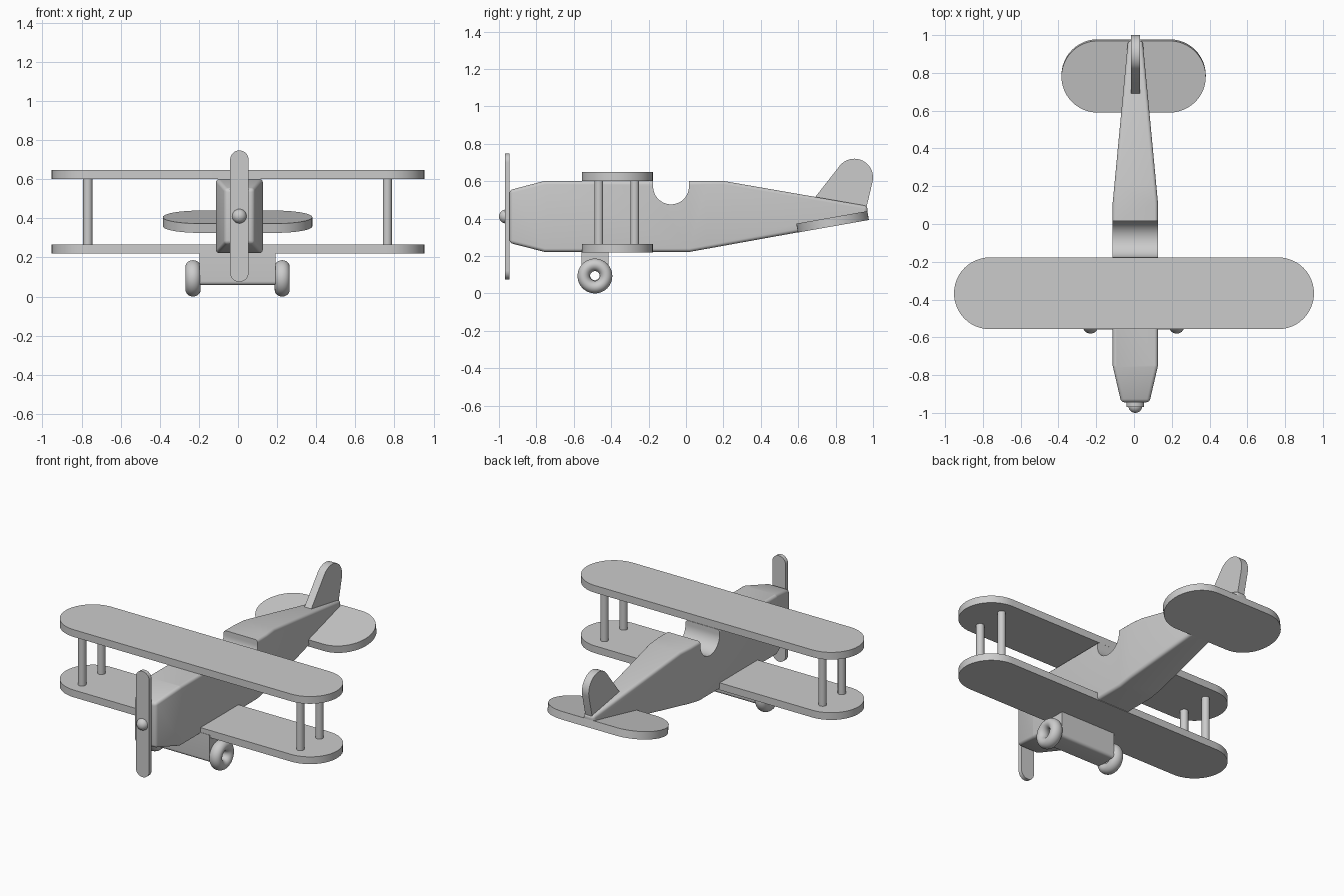
import bpy, bmesh, math
from mathutils import Matrix, Vector

cube = bpy.data.objects.get("Cube")
if cube:
    bpy.data.objects.remove(cube, do_unlink=True)

# Single material
grey = bpy.data.materials.new("plain grey")
grey.use_nodes = True
GREY = (0.6, 0.6, 0.6, 1)
grey.diffuse_color = GREY
for node in grey.node_tree.nodes:
    if node.type == 'BSDF_PRINCIPLED':
        node.inputs["Base Color"].default_value = GREY

BODY_X = 0.007  # the body sits a hair off the wing centre


def finish(name, bm):
    bmesh.ops.recalc_face_normals(bm, faces=bm.faces)
    mesh = bpy.data.meshes.new(name)
    bm.to_mesh(mesh)
    bm.free()
    mesh.materials.append(grey)
    obj = bpy.data.objects.new(name, mesh)
    bpy.context.collection.objects.link(obj)
    return obj


def activate(obj):
    bpy.ops.object.select_all(action='DESELECT')
    obj.select_set(True)
    bpy.context.view_layer.objects.active = obj


def smooth(obj):
    activate(obj)
    bpy.ops.object.shade_smooth_by_angle(angle=math.radians(30))
    return obj


def arc(cx, cy, r, start, end, steps=24):
    angles = [math.radians(start + (end - start) * i / steps) for i in range(steps + 1)]
    return [(cx + r * math.cos(a), cy + r * math.sin(a)) for a in angles]


def stadium(half_length, r):
    straight = half_length - r
    return arc(straight, 0, r, -90, 90) + arc(-straight, 0, r, 90, 270)


def prism(name, points, axis, low, high):
    """Extrude a 2D outline along x (points are y,z), y (x,z) or z (x,y)."""
    place = {'x': lambda p: (low, p[0], p[1]),
             'y': lambda p: (p[0], low, p[1]),
             'z': lambda p: (p[0], p[1], low)}[axis]
    bm = bmesh.new()
    face = bm.faces.new([bm.verts.new(place(p)) for p in points])
    moved = bmesh.ops.extrude_face_region(bm, geom=[face])["geom"]
    shift = Vector([high - low if a == axis else 0 for a in 'xyz'])
    bmesh.ops.translate(bm, vec=shift, verts=[v for v in moved if isinstance(v, bmesh.types.BMVert)])
    return finish(name, bm)


def apply(obj, kind, **settings):
    mod = obj.modifiers.new(kind.lower(), kind)
    for key, value in settings.items():
        setattr(mod, key, value)
    activate(obj)
    bpy.ops.object.modifier_apply(modifier=mod.name)


def boolean(obj, cutter, operation):
    apply(obj, 'BOOLEAN', object=cutter, operation=operation, solver='EXACT')
    bpy.data.objects.remove(cutter, do_unlink=True)


# Fuselage: side profile trimmed by the plan outline, edges rounded
side = [(-0.944, 0.27), (-0.757, 0.222), (0.02, 0.222), (0.967, 0.393),
        (0.972, 0.467), (0.2, 0.601), (-0.757, 0.601), (-0.944, 0.552)]
half_plan = [(0.062, -1.0), (0.12, -0.75), (0.12, 0.11), (0.036, 1.0)]
plan = half_plan + [(-x, y) for x, y in reversed(half_plan)]
fuselage = prism("fuselage", side, 'x', -0.3, 0.3)
boolean(fuselage, prism("plan_cutter", plan, 'z', 0, 1), 'INTERSECT')
apply(fuselage, 'BEVEL', width=0.018, segments=5, limit_method='ANGLE', angle_limit=math.radians(35))

# Cockpit scoop
scoop = [(0.016, 0.8)] + arc(-0.08, 0.572, 0.096, 0, -180, 32) + [(-0.176, 0.8)]
boolean(fuselage, prism("cockpit_cutter", scoop, 'x', -0.3, 0.3), 'DIFFERENCE')
fuselage.location.x = BODY_X
smooth(fuselage)

# Wings
for name, low in (("upper_wing", 0.602), ("lower_wing", 0.219)):
    wing = prism(name, stadium(0.953, 0.19), 'z', low, low + 0.046)
    wing.location.y = -0.367
    smooth(wing)

# Wing struts
for x, side_name in ((0.764, "left"), (-0.768, "right")):
    for y, end_name in ((-0.466, "front"), (-0.274, "rear")):
        strut = prism(f"{side_name}_{end_name}_strut", arc(0, 0, 0.0235, 0, 345, 23), 'z', 0.25, 0.615)
        strut.location = (x, y, 0)
        smooth(strut)

# Tailplane, tilted along the belly
tailplane = prism("tailplane", stadium(0.382, 0.193), 'z', 0, 0.048)
tailplane.location = (-0.002, 0.788, 0.359)
tailplane.rotation_euler.x = math.radians(10)
smooth(tailplane)

# Tail fin
fin_outline = [(0.74, 0.46), (0.955, 0.42), (0.965, 0.46)] + arc(0.9, 0.62, 0.1, -12, 140) + [(0.69, 0.514)]
fin = prism("tail_fin", fin_outline, 'x', -0.024, 0.024)
fin.location.x = BODY_X
smooth(fin)

# Propeller and its hub
blade = prism("propeller", [(z, x) for x, z in stadium(0.336, 0.047)], 'y', -0.968, -0.943)
blade.location = (BODY_X, 0, 0.411)
smooth(blade)
bm = bmesh.new()
bmesh.ops.create_uvsphere(bm, u_segments=32, v_segments=16, radius=0.037)
hub = finish("propeller_hub", bm)
hub.location = (BODY_X, -0.963, 0.411)
smooth(hub)

# Undercarriage block with an axle hole
AXLE_Y, AXLE_Z, HOLE = -0.487, 0.097, 0.026
block_outline = ([(-0.559, 0.235)] + arc(-0.539, 0.078, 0.02, 180, 270, 6)
                 + arc(-0.434, 0.078, 0.02, 270, 360, 6) + [(-0.414, 0.235)])
block = prism("undercarriage_block", block_outline, 'x', -0.196, 0.192)
boolean(block, prism("axle_cutter", arc(AXLE_Y, AXLE_Z, HOLE, 0, 350, 35), 'x', -0.5, 0.5), 'DIFFERENCE')
smooth(block)

# Wheels: an oval section spun round the axle
for x, name in ((0.226, "left_wheel"), (-0.23, "right_wheel")):
    bm = bmesh.new()
    ring = [bm.verts.new((0.0385 * math.cos(a), 0, 0.0595 + 0.0335 * math.sin(a)))
            for a in (math.tau * i / 24 for i in range(24))]
    edges = [bm.edges.new((ring[i - 1], ring[i])) for i in range(24)]
    bmesh.ops.spin(bm, geom=ring + edges, cent=(0, 0, 0), axis=(1, 0, 0), angle=math.tau, steps=48)
    bmesh.ops.remove_doubles(bm, verts=bm.verts, dist=0.0001)
    wheel = finish(name, bm)
    wheel.location = (x, AXLE_Y, 0.093)
    smooth(wheel)
